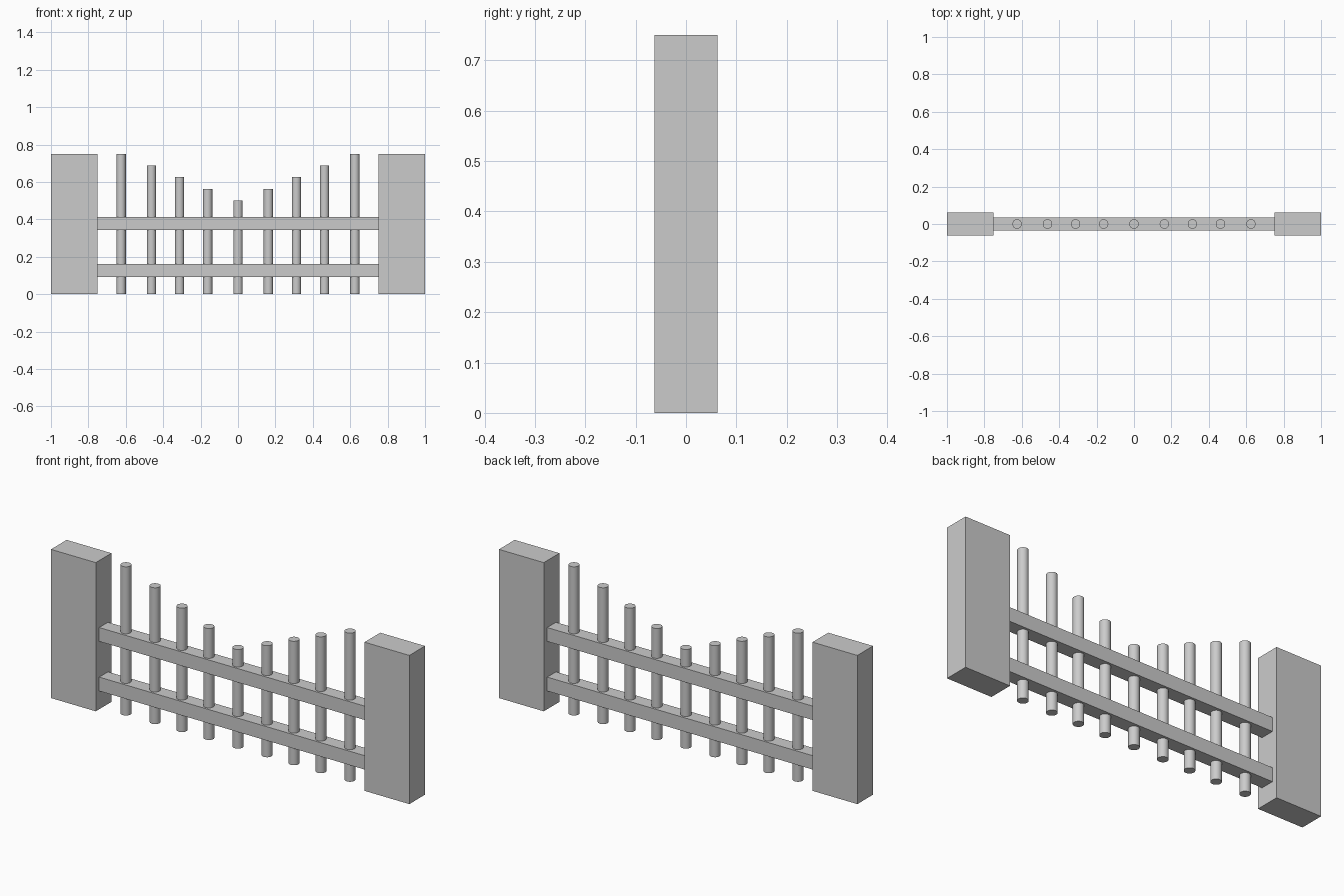
import bpy

if "Cube" in bpy.data.objects:
    bpy.data.objects.remove(bpy.data.objects["Cube"])


def box(name, center, size):
    bpy.ops.mesh.primitive_cube_add(size=1, location=center)
    ob = bpy.context.object
    ob.name = name
    ob.scale = size
    bpy.ops.object.transform_apply(location=False, rotation=False, scale=True)
    return ob


def bar(name, x, height, radius=0.025):
    bpy.ops.mesh.primitive_cylinder_add(vertices=32, radius=radius, depth=height,
                                        location=(x, 0, height / 2))
    bpy.context.object.name = name
    bpy.ops.object.shade_smooth_by_angle()


# End posts
for side, label in ((-1, "left"), (1, "right")):
    box(f"{label}_post", (side * 0.875, 0, 0.375), (0.25, 0.125, 0.75))

# Horizontal rails between the posts
for label, z in (("lower", 0.127), ("upper", 0.377)):
    box(f"{label}_rail", (0, 0, z), (1.5, 0.07, 0.07))

# Upright bars, dipping towards the middle
bar("middle_bar", 0, 0.5)
for i, x in enumerate((0.1625, 0.3125, 0.4625, 0.625), start=1):
    for side, label in ((-1, "left"), (1, "right")):
        bar(f"{label}_bar_{i}", side * x, 0.5 + 0.0625 * i)
